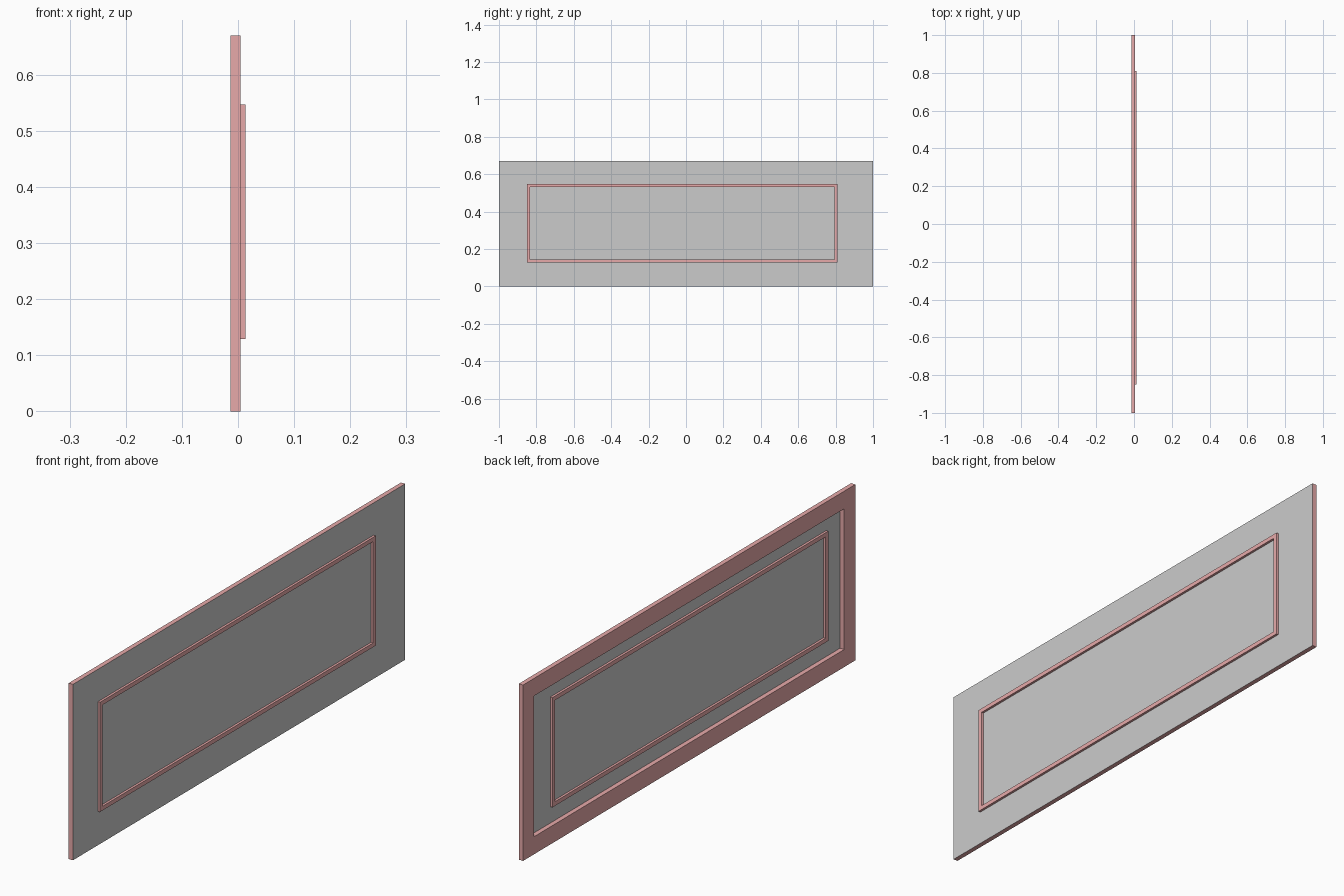
import bpy, bmesh

if "Cube" in bpy.data.objects:
    bpy.data.objects.remove(bpy.data.objects["Cube"])

HEIGHT = 0.67      # full panel height
FACE_X = 0.0045    # plane of the grey sheet
DEPTH = 0.018      # thickness of the frame and of the inner moulding

red = bpy.data.materials.new("dull_red")
red.diffuse_color = (0.8, 0.4, 0.4, 1)
red.use_nodes = True
red.node_tree.nodes["Principled BSDF"].inputs["Base Color"].default_value = red.diffuse_color


def make_object(name, bm, material=None):
    mesh = bpy.data.meshes.new(name)
    bm.to_mesh(mesh)
    bm.free()
    obj = bpy.data.objects.new(name, mesh)
    bpy.context.collection.objects.link(obj)
    if material:
        mesh.materials.append(material)
    return obj


def rectangle(bm, x, y0, y1, z0, z1):
    corners = ((y0, z0), (y1, z0), (y1, z1), (y0, z1))
    return [bm.verts.new((x, y, z)) for y, z in corners]


def rect_ring(name, x0, x1, y0, y1, z0, z1, width, front=True):
    """Rectangular border between x0 and x1; front=False leaves the +x side open."""
    bm = bmesh.new()
    w = width
    inner = (y0 + w, y1 - w, z0 + w, z1 - w)
    loops = [rectangle(bm, x1, y0, y1, z0, z1), rectangle(bm, x1, *inner),
             rectangle(bm, x0, *inner), rectangle(bm, x0, y0, y1, z0, z1)]
    for k in range(4):
        if k == 0 and not front:
            continue
        a, b = loops[k], loops[(k + 1) % 4]
        for i in range(4):
            j = (i + 1) % 4
            bm.faces.new((a[i], a[j], b[j], b[i]))
    return make_object(name, bm, red)


# Thin sheet, facing +x
bm = bmesh.new()
bm.faces.new(rectangle(bm, FACE_X, -1, 1, 0, HEIGHT))
make_object("panel_sheet", bm)

# Outer frame behind the sheet, closed off by the sheet
rect_ring("outer_frame", FACE_X - DEPTH, FACE_X, -1, 1, 0, HEIGHT, 0.067, front=False)

# Narrow moulding standing out on both sides of the sheet
rect_ring("inner_moulding", FACE_X - DEPTH / 2, FACE_X + DEPTH / 2,
          -0.85, 0.81, 0.129, 0.547, 0.016)
